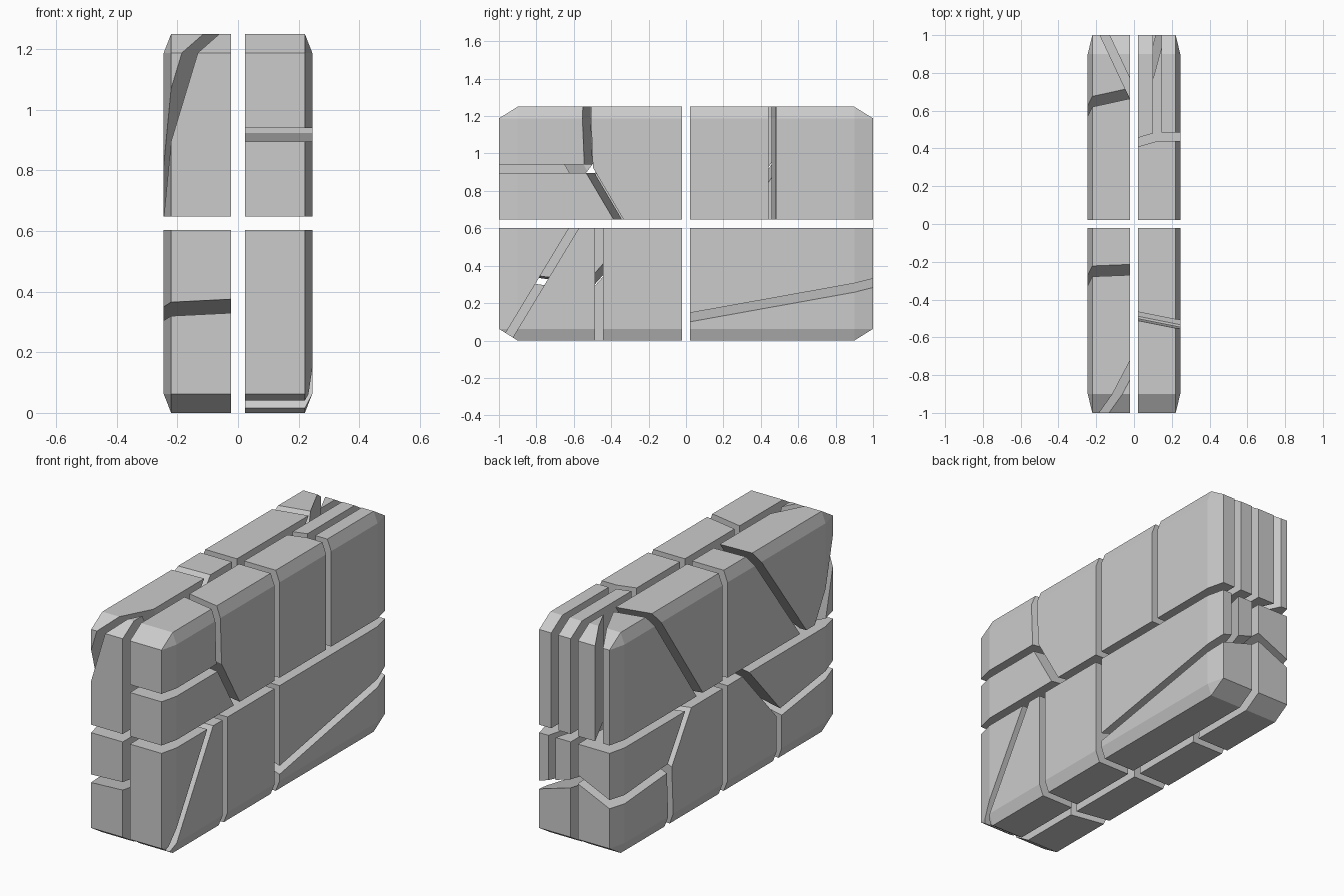
import bpy, bmesh
from mathutils import Vector

if "Cube" in bpy.data.objects:
    bpy.data.objects.remove(bpy.data.objects["Cube"])

HALF_GAP = 0.0225
CENTRE = Vector((0, 0, 0.625))


def chamfered_block():
    """Whole uncracked block; chamfer is stretched with the proportions."""
    bm = bmesh.new()
    bmesh.ops.create_cube(bm, size=2)
    bmesh.ops.bevel(bm, geom=bm.edges[:], offset=0.1, segments=1,
                    profile=0.5, affect='EDGES')
    for v in bm.verts:
        v.co = Vector((v.co.x * 0.245, v.co.y, v.co.z * 0.625)) + CENTRE
    return bm


def keep_side(bm, point, normal, side):
    """Keep the half on the given side of a crack, leaving half the gap."""
    n = Vector(normal).normalized() * side
    res = bmesh.ops.bisect_plane(
        bm, geom=bm.verts[:] + bm.edges[:] + bm.faces[:], dist=1e-6,
        plane_co=Vector(point) + n * HALF_GAP, plane_no=n, clear_inner=True)
    rim = [e for e in res['geom_cut'] if isinstance(e, bmesh.types.BMEdge)]
    if rim:
        bmesh.ops.holes_fill(bm, edges=rim, sides=0)


def stones(name, signs, cracks, pieces):
    """Cut one eighth of the block into pieces along named crack planes."""
    for i, choice in enumerate(pieces, 1):
        bm = chamfered_block()
        for axis, s in enumerate(signs):
            n = Vector((0, 0, 0))
            n[axis] = 1
            keep_side(bm, CENTRE, n, s)
        for key, side in choice.items():
            keep_side(bm, *cracks[key], side)
        if bm.faces:
            bmesh.ops.recalc_face_normals(bm, faces=bm.faces[:])
            me = bpy.data.meshes.new(f"stone_{name}_{i}")
            bm.to_mesh(me)
            ob = bpy.data.objects.new(f"stone_{name}_{i}", me)
            bpy.context.collection.objects.link(ob)
        bm.free()


# Cracks are (point, normal). Letters name the two pieces they part.
# Right side stones
j = (0.245, -0.52, 0.9175)
stones("right_front_top", (1, -1, 1),
       {"ab": (j, (0, 0, 1)), "ac": (j, (0.2, 1, 0.04)), "bc": (j, (0.2, 1, 0.59))},
       [{"ab": 1, "ac": -1}, {"ab": -1, "bc": -1}, {"ac": 1, "bc": 1}])

stones("right_front_bottom", (1, -1, -1),
       {"ab": ((0.1, -0.6, 0.6), (0, 1, -0.604)), "bc": ((0.1, -0.465, 0.3), (0, 1, 0))},
       [{"ab": -1, "bc": -1}, {"ab": 1, "bc": -1}, {"bc": 1}])

j = (0.1225, 0.4625, 1)
stones("right_back_top", (1, 1, 1),
       {"ab": (j, (1, 0, 0)), "ac": (j, (-0.29, 1, 0)), "bc": (j, (0, 1, 0))},
       [{"ab": -1, "ac": 1}, {"ab": 1, "bc": 1}, {"ac": -1, "bc": -1}])

stones("right_back_bottom", (1, 1, -1),
       {"low": ((0.22, 1, 0.3075), (0.3, -0.18, 1)), "ab": ((0.14, 1, 0.5), (1, -0.27, 0))},
       [{"low": 1, "ab": -1}, {"low": 1, "ab": 1}, {"low": -1}])

# Left side stones
stones("left_front_top", (-1, -1, 1),
       {"ab": ((-0.158, -1, 1.19), (1, -0.524, -0.302)),
        "c": ((-0.22, -0.25, 1.25), (-0.04, 1, -0.746))},
       [{"ab": 1, "c": -1}, {"ab": -1, "c": -1}, {"c": 1}])

j = (-0.245, -0.484, 0.27)
stones("left_front_bottom", (-1, -1, -1),
       {"ab": (j, (-0.05, 0.138, 1)), "ac": (j, (0.27, 1.12, -1)), "bc": (j, (0.18, 1, 0))},
       [{"ab": 1, "ac": -1}, {"ab": -1, "bc": -1}, {"ac": 1, "bc": 1}])

stones("left_back_top", (-1, 1, 1),
       {"ab": ((-0.155, 1, 1), (1, 0.47, 0)),
        "c": ((-0.22, 0.648, 1.25), (-0.22, 1, -0.69))},
       [{"ab": 1, "c": 1}, {"ab": -1, "c": 1}, {"c": -1}])

j = (-0.245, 0.5, 0.34)
stones("left_back_bottom", (-1, 1, -1),
       {"ab": (j, (-0.45, 0.075, 1)), "ac": (j, (-0.3, 1, 0.65)), "bc": (j, (0, 1, -0.047))},
       [{"ab": 1, "ac": 1}, {"ab": -1, "bc": 1}, {"ac": -1, "bc": -1}])
